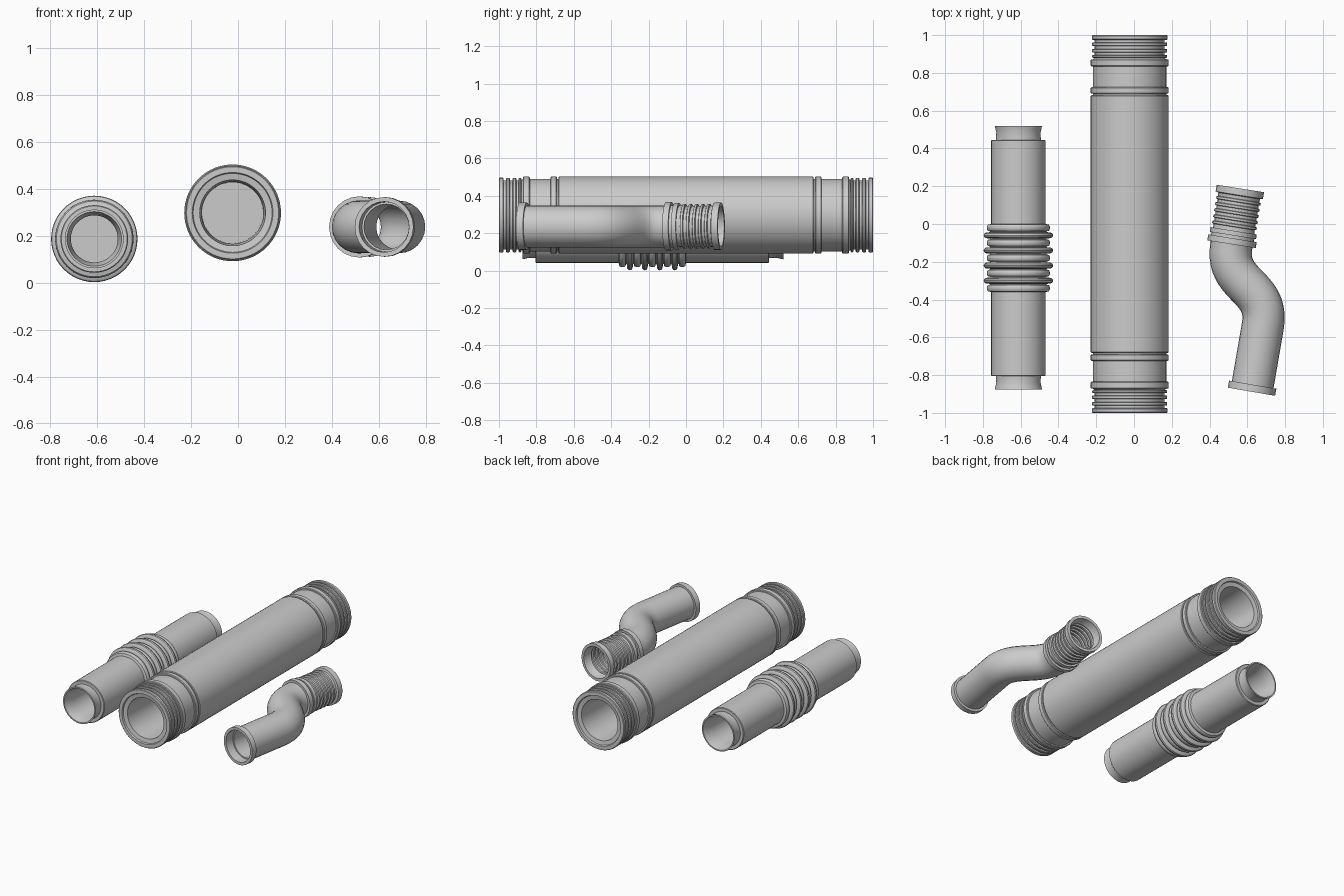
import bpy, bmesh, math
from mathutils import Vector

if "Cube" in bpy.data.objects:
    bpy.data.objects.remove(bpy.data.objects["Cube"])

UP = Vector((0, 0, 1))


def sweep(name, rings, sides, closed=False):
    """Skin circular rings given as (centre, direction, radius)."""
    bm = bmesh.new()
    loops = []
    for c, d, r in rings:
        side = d.cross(UP).normalized()
        if r == 0:
            loops.append([bm.verts.new(c)])
            continue
        loops.append([bm.verts.new(c + r * (math.cos(a) * side + math.sin(a) * UP))
                      for a in (2 * math.pi * i / sides for i in range(sides))])
    pairs = list(zip(loops, loops[1:]))
    if closed:
        pairs.append((loops[-1], loops[0]))
    for a, b in pairs:
        for i in range(sides):
            j = (i + 1) % sides
            if len(a) == 1:
                bm.faces.new((a[0], b[j], b[i]))
            elif len(b) == 1:
                bm.faces.new((a[i], a[j], b[0]))
            else:
                bm.faces.new((a[i], a[j], b[j], b[i]))
    bmesh.ops.recalc_face_normals(bm, faces=bm.faces)
    mesh = bpy.data.meshes.new(name)
    bm.to_mesh(mesh)
    bm.free()
    ob = bpy.data.objects.new(name, mesh)
    bpy.context.collection.objects.link(ob)
    bpy.context.view_layer.objects.active = ob
    ob.select_set(True)
    bpy.ops.object.shade_smooth_by_angle(angle=math.radians(32))
    ob.select_set(False)
    return ob


def straight(name, x, z, profile, sides=48):
    d = Vector((0, 1, 0))
    return sweep(name, [(Vector((x, y, z)), d, r) for y, r in profile], sides)


def rib(a, b, base, top, c=0.004):
    """Raised band with softened edges, from a to b along the axis."""
    s = c if b > a else -c
    return [(a, base), (a, top - c), (a + s, top), (b - s, top), (b, top - c), (b, base)]


# Large straight pipe: one end profile, mirrored
end = [(0.5, 0), (0.5, 0.13), (0.8, 0.132), (0.985, 0.14), (0.99, 0.168), (1.0, 0.172)]
end += rib(1.0, 0.975, 0.185, 0.2)[1:]
for a, b in ((0.962, 0.942), (0.927, 0.907), (0.895, 0.88)):
    end += rib(a, b, 0.185, 0.199)
end += rib(0.872, 0.835, 0.194, 0.206)
end += rib(0.725, 0.69, 0.194, 0.206)
end += rib(0.682, 0.0, 0.194, 0.206)[:3]
straight("large_pipe", -0.023, 0.297, end + [(-y, r) for y, r in reversed(end)], 64)


# Bellows pipe: sockets at both ends, ribbed sleeve in the middle
def socket(tip, shoulder):
    s = 1 if tip > shoulder else -1
    return [(tip - s * 0.35, 0), (tip - s * 0.35, 0.1), (tip - s * 0.08, 0.1),
            (tip - s * 0.02, 0.11), (tip, 0.116), (tip, 0.125), (tip - s * 0.015, 0.122),
            (tip - s * 0.035, 0.117), (shoulder, 0.119), (shoulder, 0.14),
            (shoulder - s * 0.004, 0.144)]


body = socket(0.52, 0.445) + [(0.0, 0.144)]
y = -0.02
for k in range(9):
    top, half = (0.184, 0.017) if k % 2 else (0.167, 0.019)
    for i in range(7):
        a = math.pi * i / 6
        body.append((y + half * math.cos(a), 0.15 + (top - 0.15) * math.sin(a) ** 0.6))
    y -= 0.04
body += [(-0.361, 0.144)] + socket(-0.875, -0.805)[::-1]
straight("bellows_pipe", -0.612, 0.186, body)


# Curved hose: straight flanged ends joined by an S bend
def ray(p, d, profile):
    return [(p + d * t, d, r) for t, r in profile]


Z = 0.237
p0, a0 = Vector((0.622, -0.888, Z)), Vector((0.682, -0.54, Z))
b0, p1 = Vector((0.515, -0.115, Z)), Vector((0.563, 0.188, Z))
d0, d1 = (a0 - p0).normalized(), (p1 - b0).normalized()
length = (p1 - b0).length
h0, h1 = a0 + d0 * 0.22, b0 - d1 * 0.22
curve = []
for i in range(21):
    t = i / 20
    u = 1 - t
    pos = u**3 * a0 + 3 * u * u * t * h0 + 3 * u * t * t * h1 + t**3 * b0
    tan = u * u * (h0 - a0) + 2 * u * t * (h1 - h0) + t * t * (b0 - h1)
    curve.append((pos, tan.normalized()))

outer = ray(p0, d0, [(0, 0.127), (0.038, 0.127), (0.038, 0.112)])
outer += [(p, d, 0.112) for p, d in curve]
collar = [(0.008, 0.113), (0.008, 0.13), (0.04, 0.13), (0.04, 0.115),
          (0.055, 0.115), (0.055, 0.124), (0.08, 0.124), (0.08, 0.111)]
ribs = []
for k in range(5):
    t = 0.1 + k * 0.033
    ribs += [(t, 0.11), (t + 0.003, 0.119), (t + 0.015, 0.119), (t + 0.018, 0.11)]
outer += ray(b0, d1, collar + ribs + [(length - 0.04, 0.112), (length - 0.036, 0.127),
                                     (length, 0.127)])
inner = ray(b0, d1, [(length, 0.108), (length - 0.036, 0.104)]
            + [(t, r - 0.014) for t, r in reversed(ribs)])
inner += [(p, d, 0.097) for p, d in reversed(curve)]
inner += ray(p0, d0, [(0.06, 0.097), (0.06, 0.106), (0, 0.108)])
sweep("curved_hose", outer + inner, 24, closed=True)
